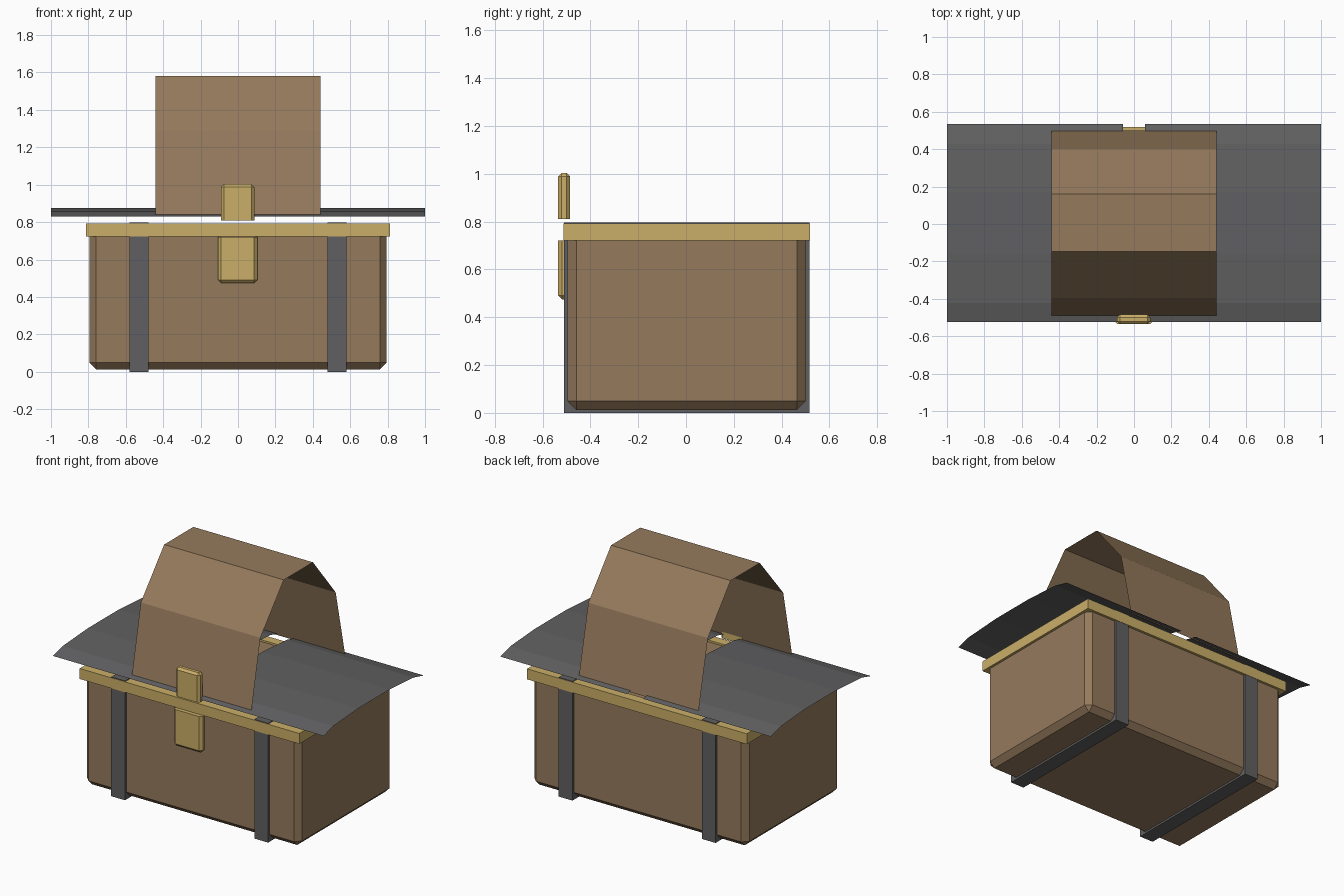
import bpy, bmesh
from mathutils import Matrix, Vector

if "Cube" in bpy.data.objects:
    bpy.data.objects.remove(bpy.data.objects["Cube"], do_unlink=True)


def material(name, rgb):
    m = bpy.data.materials.new(name)
    m.use_nodes = True
    colour = (*rgb, 1)
    m.diffuse_color = colour
    m.node_tree.nodes["Principled BSDF"].inputs["Base Color"].default_value = colour
    return m


WOOD = material("wood_brown", (0.30, 0.195, 0.108))
IRON = material("iron_grey", (0.118, 0.118, 0.122))
GOLD = material("brass_gold", (0.60, 0.43, 0.14))


def finish(bm, name, mat):
    mesh = bpy.data.meshes.new(name)
    bm.to_mesh(mesh)
    bm.free()
    mesh.materials.append(mat)
    ob = bpy.data.objects.new(name, mesh)
    bpy.context.collection.objects.link(ob)
    return ob


def box(name, mat, lo, hi, bevel=0, sharp_z=None):
    """Box between two corners; edges lying at height sharp_z stay unbevelled."""
    bm = bmesh.new()
    lo, hi = Vector(lo), Vector(hi)
    bmesh.ops.create_cube(bm, size=1, matrix=Matrix.Translation((lo + hi) / 2)
                          @ Matrix.Diagonal((*(hi - lo), 1)))
    if bevel:
        edges = [e for e in bm.edges if sharp_z is None
                 or any(abs(v.co.z - sharp_z) > 0.001 for v in e.verts)]
        bmesh.ops.bevel(bm, geom=edges, offset=bevel, segments=1,
                        affect='EDGES', profile=0.5)
    return finish(bm, name, mat)


# Lid arch as (y, height), shared by the lid and its flattened straps
ARCH = [(-0.49, 0), (-0.395, 0.61), (-0.148, 1), (0.16, 1), (0.4, 0.61), (0.5, 0)]


def arch_sheet(name, mat, x0, x1, height, widen):
    """Open sheet with the arch profile, running from x0 to x1."""
    bm = bmesh.new()
    rows = [[bm.verts.new((x, 0.005 + (y - 0.005) * widen, 0.83 + z * height))
             for x in (x0, x1)] for y, z in ARCH]
    for a, b in zip(rows, rows[1:]):
        bm.faces.new((a[0], a[1], b[1], b[0]))
    return finish(bm, name, mat)


# Chest body
box("chest_body", WOOD, (-0.795, -0.495, 0.013), (0.795, 0.501, 0.78), 0.036, 0.78)

# Rim around the top of the body
for side, s in (("left", 1), ("right", -1)):
    a, b = sorted((s * 0.75, s * 0.812))
    box(side + "_rim", GOLD, (a, -0.512, 0.722), (b, 0.518, 0.792))
box("front_rim", GOLD, (-0.75, -0.512, 0.722), (0.75, -0.45, 0.792))
box("back_rim", GOLD, (-0.75, 0.456, 0.722), (0.75, 0.518, 0.792))

# Body straps and the wide flattened lid straps
for side, s in (("left", 1), ("right", -1)):
    a, b = sorted((s * 0.478, s * 0.58))
    box(side + "_body_strap", IRON, (a, -0.51, 0), (b, 0.516, 0.797))
    a, b = sorted((s * 0.06, s))
    arch_sheet(side + "_lid_strap", IRON, a, b, 0.045, 1.07)

# Arched lid
arch_sheet("lid", WOOD, -0.442, 0.442, 0.75, 1)

# Clasp halves, each with a flat edge at the seam
box("lower_clasp", GOLD, (-0.107, -0.535, 0.474), (0.103, -0.485, 0.72), 0.017, 0.72)
box("upper_clasp", GOLD, (-0.09, -0.535, 0.81), (0.087, -0.485, 1.003), 0.014, 0.81)
